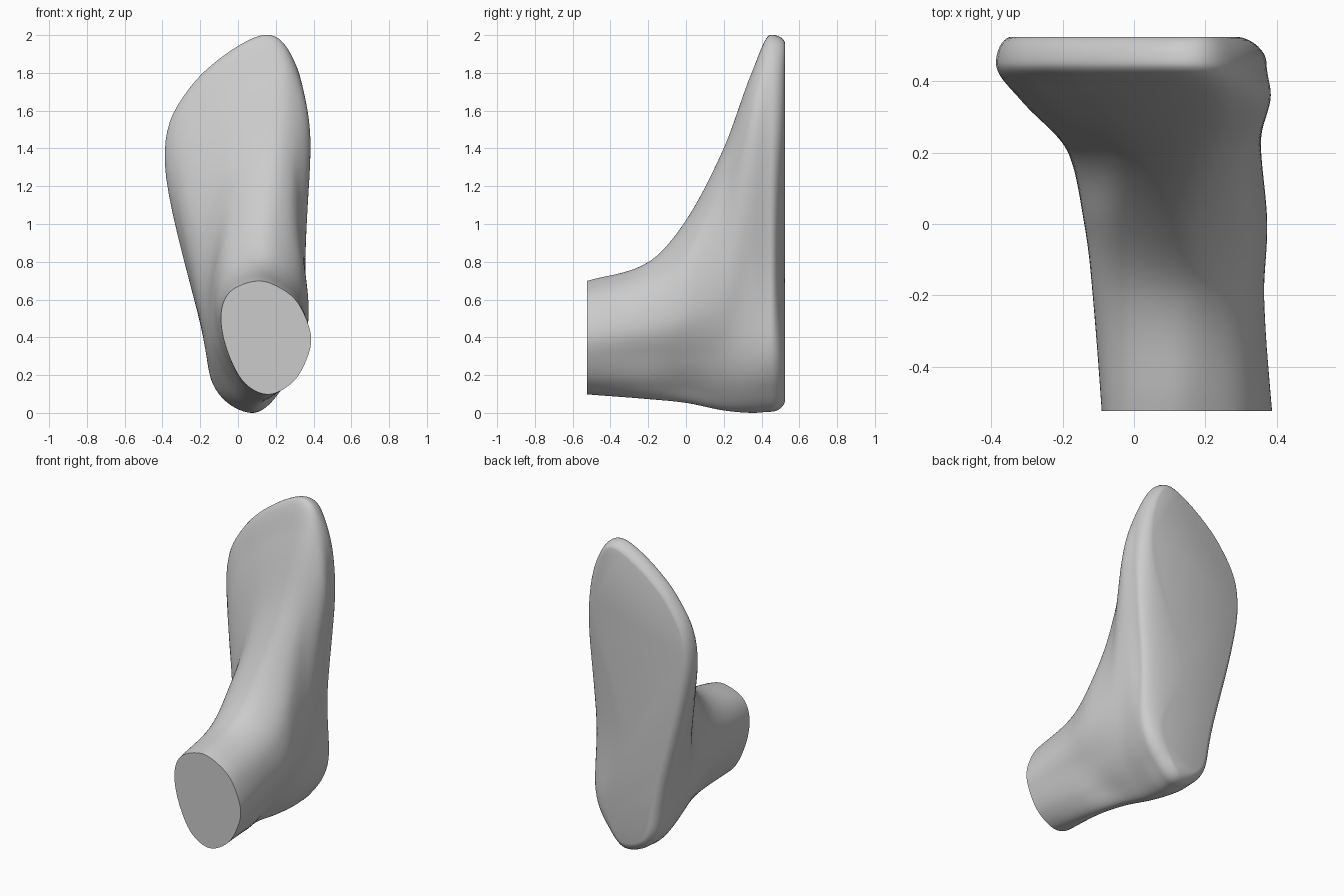
import bpy, bmesh, math
from mathutils import Vector

if "Cube" in bpy.data.objects:
    bpy.data.objects.remove(bpy.data.objects["Cube"])

# Outline (x, z) at each depth y: heel, up the inner side, toe top, down the outer side
ys = [-0.525, -0.2, 0.0, 0.2, 0.35, 0.45]
leg_cut = [(.16, .1), (.29, .165), (.365, .29), (.385, .42), (.32, .58), (.22, .665),
           (.1, .7), (-.04, .645), (-.09, .52), (-.06, .34), (.03, .165)]
shin = [(.14, .075), (.25, .16), (.32, .3), (.365, .45), (.33, .63), (.24, .75),
        (.12, .8), (-.03, .74), (-.112, .58), (-.09, .36), (.02, .16)]
ankle = [(.11, .055), (.2, .14), (.29, .28), (.372, .5), (.34, .78), (.24, .96),
         (.12, 1.02), (-.05, .9), (-.13, .66), (-.125, .36), (-.01, .14)]
instep = [(.08, .015), (.19, .1), (.29, .29), (.355, .6), (.335, 1.05), (.28, 1.32),
          (.16, 1.4), (-.05, 1.22), (-.175, .82), (-.165, .38), (-.07, .12)]
forefoot = [(.07, .002), (.21, .1), (.315, .33), (.345, .82), (.382, 1.44), (.3, 1.74),
            (.16, 1.8), (-.13, 1.6), (-.32, 1.22), (-.192, .45), (-.11, .12)]
rim = [(.07, .008), (.21, .1), (.325, .33), (.325, .78), (.372, 1.45), (.3, 1.86),
       (.12, 2.0), (-.25, 1.73), (-.387, 1.32), (-.197, .46), (-.12, .13)]
levels = [[Vector(p) for p in r] for r in (leg_cut, shin, ankle, instep, forefoot, rim)]

# How far the flat sole is set in from the rim, largest at the arch
inset = [.06, .07, .11, .25, .09, .05, .045, .04, .04, .05, .05]


def hermite(a, b, ma, mb, t):
    return (a * (2*t**3 - 3*t**2 + 1) + ma * (t**3 - 2*t**2 + t)
            + b * (3*t**2 - 2*t**3) + mb * (t**3 - t**2))


def slope(k, j):
    if k == len(ys) - 1:  # the rim levels out into the rounded sole edge
        return Vector((0, 0))
    lo, hi = max(k - 1, 0), k + 1
    return (levels[hi][j] - levels[lo][j]) / (ys[hi] - ys[lo])


def closed_spline(pts, steps=9):
    n = len(pts)
    return [hermite(pts[i], pts[(i+1) % n], (pts[(i+1) % n] - pts[i-1]) / 2,
                    (pts[(i+2) % n] - pts[i]) / 2, s / steps)
            for i in range(n) for s in range(steps)]


# Leg and foot body rings
rings = []
for k in range(len(ys) - 1):
    h = ys[k+1] - ys[k]
    for s in range(9):
        ctrl = [hermite(levels[k][j], levels[k+1][j], slope(k, j) * h, slope(k+1, j) * h, s / 9)
                for j in range(len(inset))]
        rings.append((ys[k] + h * s / 9, closed_spline(ctrl)))

# Rounded edge down to the flat sole
n = len(inset)
end = math.radians(80)
for s in range(9):
    a = s / 8 * end
    ctrl = []
    for j, p in enumerate(levels[-1]):
        tangent = (levels[-1][(j+1) % n] - levels[-1][j-1]).normalized()
        inward = Vector((-tangent.y, tangent.x))
        ctrl.append(p + inward * inset[j] * (1 - math.cos(a)) / (1 - math.cos(end)))
    rings.append((0.45 + 0.075 * math.sin(a) / math.sin(end), closed_spline(ctrl)))

# Skin the rings and cap the leg cut and the sole
bm = bmesh.new()
loops = [[bm.verts.new((p.x, y, p.y)) for p in ring] for y, ring in rings]
for a, b in zip(loops, loops[1:]):
    for i in range(len(a)):
        j = (i + 1) % len(a)
        bm.faces.new((a[i], a[j], b[j], b[i]))
bm.faces.new(loops[0])
bm.faces.new(loops[-1])
bmesh.ops.recalc_face_normals(bm, faces=bm.faces)
low = min(v.co.z for v in bm.verts)
bmesh.ops.translate(bm, verts=bm.verts, vec=(0, 0, -low))
mesh = bpy.data.meshes.new("foot")
bm.to_mesh(mesh)
bm.free()
foot = bpy.data.objects.new("foot", mesh)
bpy.context.collection.objects.link(foot)
bpy.context.view_layer.objects.active = foot
foot.select_set(True)
bpy.ops.object.shade_smooth_by_angle(angle=math.radians(35))
